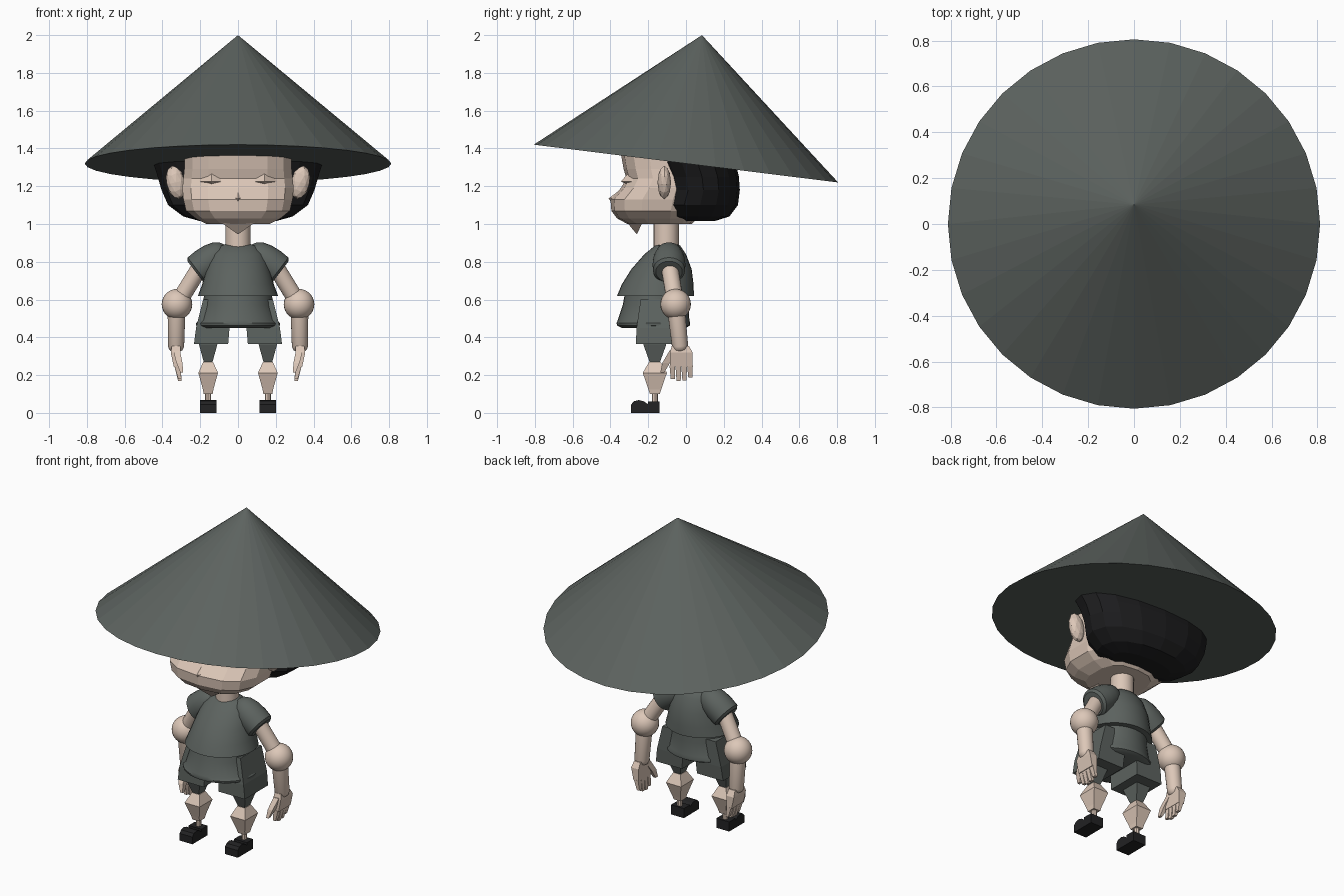
import bpy, bmesh, math
from mathutils import Vector, Matrix

if "Cube" in bpy.data.objects:
    bpy.data.objects.remove(bpy.data.objects["Cube"])


def material(name, rgb):
    m = bpy.data.materials.new(name)
    m.diffuse_color = (*rgb, 1)
    m.use_nodes = True
    m.node_tree.nodes["Principled BSDF"].inputs["Base Color"].default_value = m.diffuse_color
    return m


CLOTH = material("grey cloth", (0.108, 0.124, 0.115))
SKIN = material("skin", (0.72, 0.575, 0.48))
HAIR = material("black hair", (0.012, 0.012, 0.013))
SHOE = material("dark shoe", (0.016, 0.016, 0.017))


def finish(name, bm, mat, smooth=False, mirror=False):
    bmesh.ops.recalc_face_normals(bm, faces=bm.faces)
    me = bpy.data.meshes.new(name)
    bm.to_mesh(me)
    bm.free()
    me.materials.append(mat)
    if smooth:
        me.polygons.foreach_set("use_smooth", [True] * len(me.polygons))
        me.set_sharp_from_angle(angle=math.radians(40))
    ob = bpy.data.objects.new(name, me)
    bpy.context.collection.objects.link(ob)
    if mirror:
        ob.modifiers.new("mirror", "MIRROR").use_mirror_merge = False
    return ob


def add_loft(bm, rings):
    """Skin a list of equal-length point rings and cap both ends."""
    vs = [[bm.verts.new(p) for p in r] for r in rings]
    n = len(vs[0])
    for a, b in zip(vs, vs[1:]):
        for i in range(n):
            j = (i + 1) % n
            bm.faces.new((a[i], a[j], b[j], b[i]))
    bm.faces.new(vs[0][::-1])
    bm.faces.new(vs[-1])


def oval(z, rx, yf, yb, n=32, p=1.0):
    """Horizontal oval from front yf to back yb; p < 1 makes it boxier."""
    cy, ry = (yf + yb) / 2, (yb - yf) / 2
    f = lambda v: math.copysign(abs(v) ** p, v) if abs(v) > 1e-6 else 0.0
    return [(rx * f(math.sin(2 * math.pi * i / n)),
             cy - ry * f(math.cos(2 * math.pi * i / n)), z) for i in range(n)]


def rect(z, x0, x1, y0, y1):
    return [(x0, y0, z), (x1, y0, z), (x1, y1, z), (x0, y1, z)]


def add_tube(bm, p0, p1, prof, n=20):
    """Round body along p0-p1; prof holds (fraction, radius) pairs."""
    p0, p1 = Vector(p0), Vector(p1)
    q = (p1 - p0).to_track_quat('Z', 'Y')
    add_loft(bm, [[p0.lerp(p1, t) + q @ Vector((r * math.cos(2 * math.pi * i / n),
                   r * math.sin(2 * math.pi * i / n), 0)) for i in range(n)] for t, r in prof])


def add_taper(bm, p0, p1, a, b):
    """Four-sided finger: half sizes a, b = (x, y) at each end."""
    rings = []
    for p, s in ((p0, a), (p1, b)):
        rings.append([(p[0] + u * s[0], p[1] + v * s[1], p[2])
                      for u, v in ((-1, -1), (1, -1), (1, 1), (-1, 1))])
    add_loft(bm, rings)


def loft(name, rings, mat, smooth=False, mirror=False):
    bm = bmesh.new()
    add_loft(bm, rings)
    return finish(name, bm, mat, smooth, mirror)


def tube(name, p0, p1, prof, mat, n=20, mirror=True):
    bm = bmesh.new()
    add_tube(bm, p0, p1, prof, n)
    return finish(name, bm, mat, True, mirror)


def pyramid(name, base, tip, mat, mirror=False):
    bm = bmesh.new()
    vs = [bm.verts.new(p) for p in base]
    t = bm.verts.new(tip)
    bm.faces.new(vs)
    for i in range(len(vs)):
        bm.faces.new((vs[i], vs[(i + 1) % len(vs)], t))
    return finish(name, bm, mat, mirror=mirror)


# Conical hat, tipped back
bm = bmesh.new()
tilt = Matrix.Rotation(-math.atan2(0.2, 1.61), 4, 'X')
bmesh.ops.create_cone(bm, cap_ends=True, segments=32, radius1=0.812, radius2=0, depth=0.685,
                      matrix=Matrix.Translation((0, 0, 1.32)) @ tilt @ Matrix.Translation((0, 0, 0.3425)))
finish("hat", bm, CLOTH)

# Head and face
head = [(1.0, .17, -.31, .03), (1.03, .23, -.365, .06), (1.07, .28, -.395, .08),
        (1.13, .295, -.40, .1), (1.19, .30, -.345, .1), (1.24, .295, -.315, .1),
        (1.29, .29, -.33, .1), (1.40, .29, -.35, .1)]
loft("head", [oval(*r, n=14, p=.75) for r in head], SKIN)
pyramid("chin", [(-.12, -.33, 1.03), (.12, -.33, 1.03), (.08, -.23, 1.01), (-.08, -.23, 1.01)],
        (0, -.26, .945), SKIN)
pyramid("nose", [(-.033, -.37, 1.14), (0, -.375, 1.085), (.033, -.37, 1.14), (0, -.33, 1.195)],
        (0, -.41, 1.135), SKIN)
pyramid("eyelid", [(.06, -.30, 1.225), (.14, -.30, 1.205), (.22, -.27, 1.225), (.14, -.30, 1.275)],
        (.14, -.345, 1.225), SKIN, True)
bm = bmesh.new()
bmesh.ops.create_icosphere(bm, subdivisions=2, radius=1, matrix=Matrix.Translation((.33, -.115, 1.22))
                           @ Matrix.Rotation(.2, 4, 'Y') @ Matrix.Diagonal((.05, .036, .09, 1)))
finish("ear", bm, SKIN, mirror=True)

# Hair around the back of the head
hair = [(1.015, .2, -.02, .15), (1.04, .29, -.10, .23), (1.10, .37, -.125, .275),
        (1.18, .405, -.10, .285), (1.25, .425, -.11, .28), (1.33, .45, -.14, .26)]
loft("hair", [oval(*r, n=16, p=.9) for r in hair], HAIR)

# Neck
tube("neck", (0, -.105, .85), (0, -.105, 1.04), [(0, .067), (1, .067)], SKIN, mirror=False)

# Tunic in two layers
upper = [(.895, .06, -.14, -.05), (.885, .10, -.165, -.03), (.84, .14, -.22, .0), (.76, .168, -.29, .03),
         (.68, .19, -.34, .04), (.62, .212, -.365, .042), (.618, .18, -.33, .02)]
loft("tunic_top", [oval(*r) for r in upper], CLOTH, True)
lower = [(.65, .178, -.32, .01), (.57, .185, -.335, .012), (.49, .205, -.362, .018),
         (.475, .222, -.368, .022), (.462, .222, -.364, .02), (.45, .2, -.34, .0)]
loft("tunic_skirt", [oval(*r) for r in lower], CLOTH, True)

# Sleeves and arms
dome = [(-.85, .012), (-.75, .04), (-.45, .067), (0, .082), (.5, .087), (1, .085), (1.12, .07)]
tube("sleeve", (.13, -.09, .82), (.215, -.09, .755), dome, CLOTH, 24)
tube("upper_arm", (.19, -.09, .79), (.322, -.055, .575), [(0, .045), (1, .045)], SKIN)
bm = bmesh.new()
bmesh.ops.create_uvsphere(bm, u_segments=24, v_segments=14, radius=.081,
                          matrix=Matrix.Translation((.323, -.055, .575)))
finish("elbow", bm, SKIN, True, True)
tube("forearm", (.325, -.055, .575), (.328, -.03, .34),
     [(0, .048), (.95, .043), (1.03, .035), (1.08, .015)], SKIN)

# Hands: palm, four fingers and thumb
bm = bmesh.new()
add_taper(bm, (.328, -.03, .355), (.33, -.025, .32), (.022, .045), (.026, .06))
add_taper(bm, (.33, -.025, .32), (.322, -.025, .245), (.026, .06), (.018, .06))
for i in range(4):
    y = -.072 + .031 * i
    tip = (.18, .168, .172, .188)[i]
    add_taper(bm, (.322, y, .25), (.308, y + .002, tip), (.015, .015), (.009, .011))
add_taper(bm, (.325, -.065, .33), (.31, -.105, .265), (.018, .022), (.016, .02))
add_taper(bm, (.31, -.105, .265), (.298, -.125, .215), (.016, .02), (.008, .011))
finish("hand", bm, SKIN, mirror=True)

# Shorts and legs
loft("shorts", [rect(.6, .0, .185, -.24, -.03), rect(.45, .045, .222, -.262, -.03),
                rect(.365, .052, .233, -.265, -.035)], CLOTH, mirror=True)
X, Y = .158, -.165


def squares(levels):
    return [rect(z, X - s, X + s, Y - t, Y + t) for z, s, t in levels]


loft("thigh", squares([(.40, .055, .065), (.36, .048, .06), (.265, .022, .026)]), CLOTH, mirror=True)
loft("knee", squares([(.27, .026, .03), (.212, .052, .064), (.125, .028, .034), (.1, .024, .026)]),
     SKIN, mirror=True)
tube("ankle", (X, Y, .04), (X, Y, .12), [(0, .016), (1, .016)], SKIN, 8)

# Shoes: heel block and rounded toe
loft("shoe_heel", [rect(z, .113, .202, -.2, -.14) for z in (0, .06)], SHOE, mirror=True)
side = [(-.19, 0), (-.29, 0), (-.29, .045), (-.275, .062), (-.25, .068), (-.225, .062), (-.2, .045), (-.19, .045)]
loft("shoe_toe", [[(x, y, z) for y, z in side] for x in (.113, .202)], SHOE, mirror=True)
